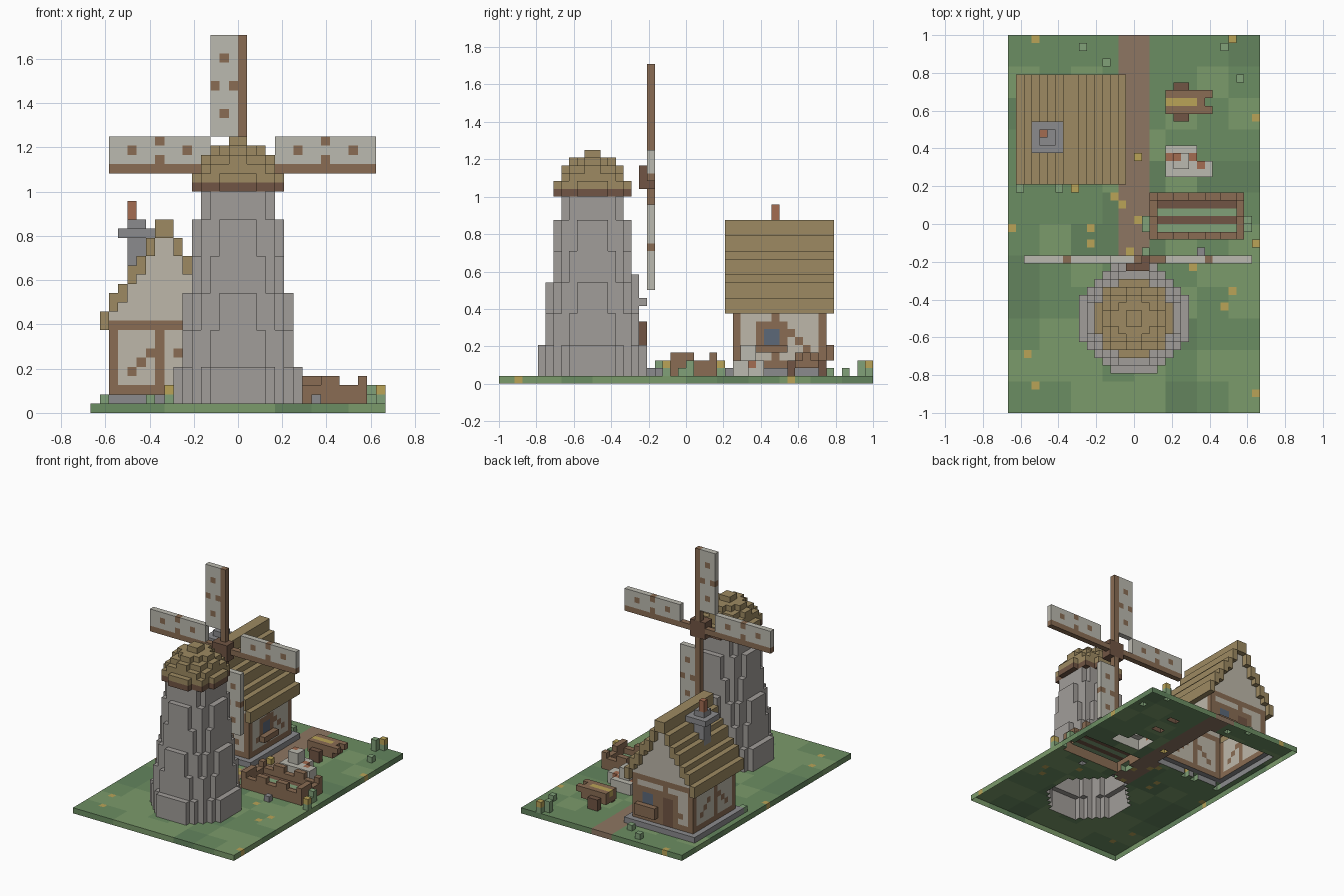
import bpy, bmesh, random
from mathutils import Vector

if "Cube" in bpy.data.objects:
    bpy.data.objects.remove(bpy.data.objects["Cube"])

random.seed(4)
U = 1 / 24                      # edge of one block
blocks = {}                     # (i, j, k) -> (part, colour)

COLOURS = {
    "grass": (107, 140, 98), "grass_light": (122, 153, 106), "grass_dark": (99, 131, 94),
    "path": (140, 117, 98), "stone": (160, 156, 152), "slate": (138, 138, 140),
    "thatch": (156, 137, 98), "wood": (136, 108, 84), "dark_wood": (112, 86, 70),
    "plaster": (188, 182, 168), "cloth": (186, 184, 174), "glass": (92, 104, 120),
    "brick": (162, 108, 82), "leaf": (128, 160, 120), "yellow": (184, 162, 88),
}


def box(part, colour, x0, x1, y0, y1, z0, z1):
    """Fill a block range; later parts overwrite earlier ones."""
    for i in range(x0, x1):
        for j in range(y0, y1):
            for k in range(z0, z1):
                blocks[i, j, k] = (part, colour)


def disc(part, colour, r, z, cy=-12):
    for i in range(-8, 8):
        for j in range(-8, 8):
            if (i + .5) ** 2 + (j + .5) ** 2 < r * r:
                blocks[i, j + cy, z] = (part, colour)


# ground with mottled grass, a path and flat flower specks
for i in range(-16, 16, 4):
    for j in range(-24, 24, 4):
        box("ground", random.choice(["grass", "grass", "grass_light", "grass_dark"]),
            i, i + 4, j, j + 4, 0, 1)
box("ground", "path", -2, 2, -5, 24, 0, 1)
for _ in range(26):
    i, j = random.randrange(-16, 16), random.randrange(-24, 24)
    box("ground", "yellow", i, i + 1, j, j + 1, 0, 1)

# tapering stone tower and stepped cap
for k in range(1, 24):
    disc("tower", "stone", 7 - .5 * ((k - 1) // 4), k)
disc("tower_cap", "dark_wood", 5, 24)
for k, r in zip(range(25, 30), (5, 4.5, 3.6, 2.9, 1.5)):
    disc("tower_cap", "thatch", r, k)

# tower door, step and window on the back
box("tower_door", "dark_wood", -2, 2, -6, -5, 1, 8)
box("tower_door", "wood", -1, 1, -6, -5, 1, 7)
box("door_step", "slate", -2, 2, -5, -4, 1, 2)
box("tower_window", "stone", -2, 2, -7, -6, 10, 14)
box("tower_window", "glass", -1, 1, -7, -6, 11, 13)
box("tower_window", "stone", -2, 2, -6, -5, 10, 11)

# sails: spars, hub and four patched cloths
box("sail_spars", "wood", -14, 15, -5, -4, 26, 27)
box("sail_spars", "wood", 0, 1, -5, -4, 12, 41)
box("sail_hub", "dark_wood", -1, 2, -6, -4, 25, 28)
arms = (lambda a, b: (4 + a, 27 + b), lambda a, b: (-4 - a, 27 + b),
        lambda a, b: (b - 3, 30 + a), lambda a, b: (1 + b, 22 - a))
for arm in arms:
    for a in range(11):
        for b in range(3):
            x, z = arm(a, b)
            patch = (a in (2, 8) and b == 1) or (a == 5 and b != 1)
            box("sail_cloth", "wood" if patch else "cloth", x, x + 1, -5, -4, z, z + 1)

# cottage: foundation and timber-framed walls
box("house_foundation", "slate", -15, -1, 5, 19, 1, 2)
box("house_walls", "plaster", -14, -2, 6, 18, 2, 10)
for t in range(12):
    for k in range(2, 10):
        m = min(t, 11 - t)
        if m == 0 or k in (2, 9) or t == 5 or (m in (2, 3, 4) and k == m + 2):
            for x, y in ((t - 14, 6), (t - 14, 17), (-14, t + 6), (-3, t + 6)):
                box("house_walls", "wood", x, x + 1, y, y + 1, k, k + 1)

# stepped thatch roof over plaster gables
for s in range(7):
    top = (11, 13, 14, 16, 17, 19, 21)[s]
    for x in (s - 15, -2 - s):
        if s:
            box("house_gable", "plaster", x, x + 1, 6, 18, 10, top - 2)
        box("house_roof", "thatch", x, x + 1, 5, 19, top - 2, top)

# chimney
box("chimney", "slate", -12, -10, 10, 12, 15, 21)
box("chimney", "slate", -13, -9, 9, 13, 19, 20)
box("chimney_pot", "brick", -12, -11, 11, 12, 21, 23)

# side window and planter
box("house_window", "wood", -3, -2, 9, 13, 4, 8)
box("house_window", "glass", -3, -2, 10, 12, 5, 7)
box("planter", "wood", -2, -1, 9, 13, 4, 5)
# back window, planter and door
box("house_window", "wood", -7, -3, 17, 18, 4, 8)
box("house_window", "glass", -6, -4, 17, 18, 5, 7)
box("planter", "wood", -7, -3, 18, 19, 3, 5)
box("house_door", "wood", -11, -7, 17, 18, 2, 8)
box("house_door", "dark_wood", -10, -8, 17, 18, 2, 7)

# fenced vegetable bed
box("garden_fence", "wood", 2, 14, -2, 4, 1, 3)
for x in range(3, 13):
    for y in range(-1, 3):
        del blocks[x, y, 2]
        green = y in (-1, 1)
        box("garden_bed", "leaf" if green else "dark_wood", x, x + 1, y, y + 1, 1, 2)
for x in (2, 5, 6, 9, 10, 13):
    for y in (-2, 3):
        box("garden_fence", "wood", x, x + 1, y, y + 1, 1, 4)
for x in (2, 13):
    box("garden_fence", "wood", x, x + 1, -1, 1, 1, 4)

# flour sacks with ties
for x, y, z in ((4, 8, 1), (6, 8, 1), (4, 6, 1), (6, 6, 1), (8, 6, 1), (5, 7, 3)):
    box("flour_sacks", "cloth", x, x + 2, y, y + 2, z, z + 2)
for x, y, z in ((4, 8, 2), (5, 8, 4), (7, 8, 2), (8, 7, 2)):
    box("flour_sacks", "brick", x, x + 1, y, y + 1, z, z + 1)

# handcart
box("cart", "wood", 4, 9, 14, 17, 2, 4)
box("cart", "yellow", 4, 8, 15, 16, 3, 4)
for y, h in ((13, 14), (17, 16)):
    box("cart_wheels", "dark_wood", 5, 7, y, y + 1, 1, 3)
    box("cart_handles", "wood", 8, 10, h, h + 1, 3, 4)

# small plants and rocks
for x, y, h, c in ((12, 23, 2, "yellow"), (11, 22, 2, "leaf"), (13, 18, 1, "leaf"),
                   (-7, 22, 1, "leaf"), (-4, 20, 1, "leaf"), (1, -1, 1, "leaf"),
                   (1, 0, 1, "leaf"), (14, 0, 2, "leaf"), (15, -3, 2, "yellow"),
                   (14, -1, 1, "leaf"), (1, -4, 2, "leaf"), (8, -4, 1, "slate"),
                   (-10, 4, 1, "leaf"), (-8, 4, 2, "yellow"), (-15, 4, 1, "leaf"),
                   (0, 8, 1, "yellow")):
    box("plants", "slate" if c == "slate" else "leaf", x, x + 1, y, y + 1, 1, 1 + h)
    box("plants", c, x, x + 1, y, y + 1, h, h + 1)

# materials
mats = {}
for name, rgb in COLOURS.items():
    mats[name] = bpy.data.materials.new(name)
    mats[name].diffuse_color = tuple((c / 255) ** 2.2 for c in rgb) + (1,)

# outer skin of the blocks: one mesh per part, open underneath
AXES = [Vector((1, 0, 0)), Vector((0, 1, 0)), Vector((0, 0, 1))]
for part in dict.fromkeys(p for p, _ in blocks.values()):
    bm, verts, used = bmesh.new(), {}, []
    for cell, (p, colour) in blocks.items():
        if p != part:
            continue
        if colour not in used:
            used.append(colour)
        mid = Vector(cell) + Vector((.5, .5, .5))
        for a in range(3):
            for sign in (1, -1):
                n = AXES[a] * sign
                beside = tuple(int(round(v)) for v in Vector(cell) + n)
                if beside in blocks or beside[2] < 0:
                    continue
                u, v = AXES[(a + 1) % 3] * sign, AXES[(a + 2) % 3]
                quad = []
                for su, sv in ((-1, -1), (1, -1), (1, 1), (-1, 1)):
                    key = tuple(int(round(c)) for c in mid + (n + u * su + v * sv) / 2)
                    if key not in verts:
                        verts[key] = bm.verts.new(Vector(key) * U)
                    quad.append(verts[key])
                bm.faces.new(quad).material_index = used.index(colour)
    mesh = bpy.data.meshes.new(part)
    bm.to_mesh(mesh)
    bm.free()
    for colour in used:
        mesh.materials.append(mats[colour])
    bpy.context.collection.objects.link(bpy.data.objects.new(part, mesh))

for m in bpy.data.materials:
    if m.users and not m.is_grease_pencil:
        m.use_nodes = True
        m.node_tree.nodes["Principled BSDF"].inputs["Base Color"].default_value = m.diffuse_color
